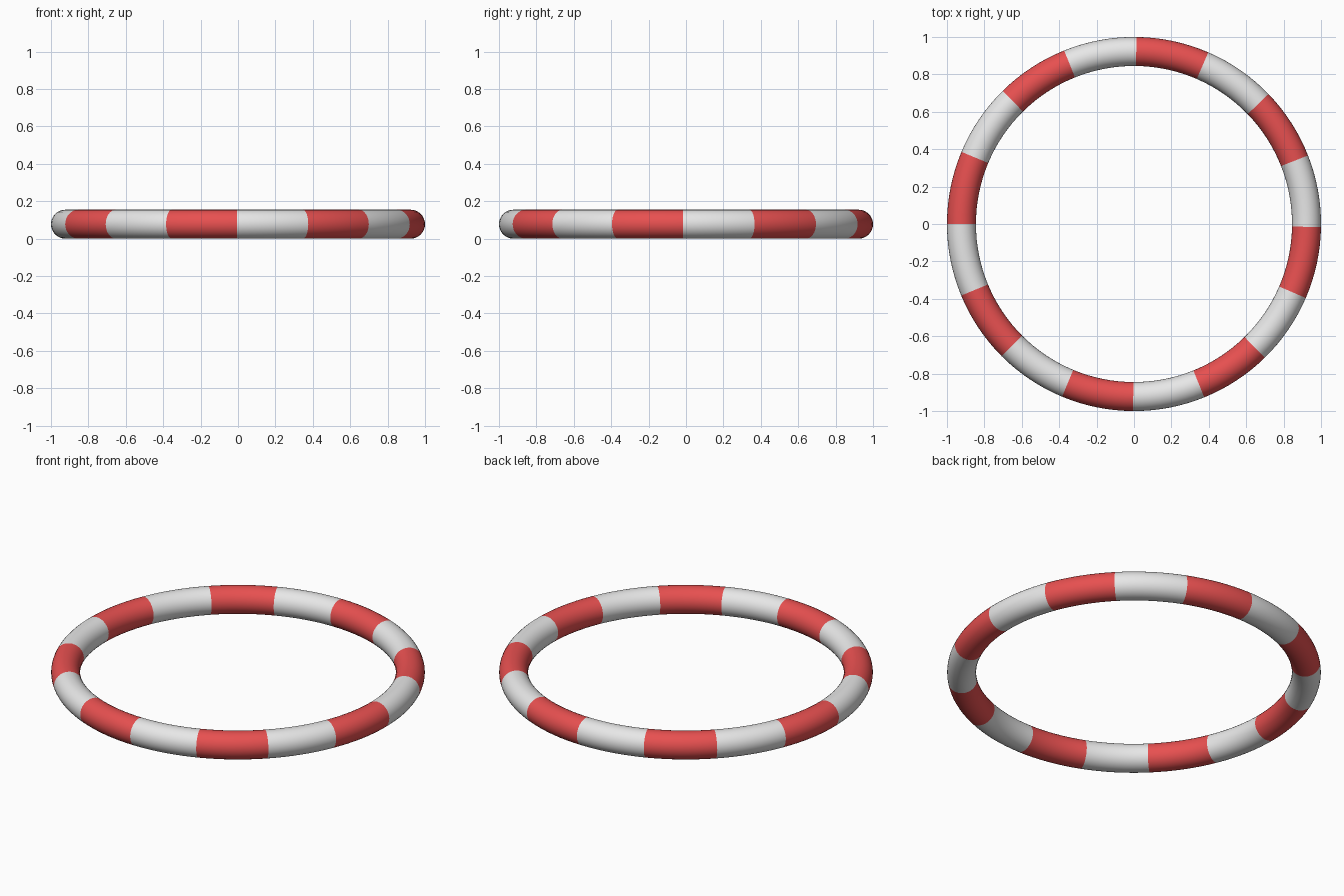
import bpy, bmesh
from math import sin, cos, pi, radians

if "Cube" in bpy.data.objects:
    bpy.data.objects.remove(bpy.data.objects["Cube"])

R, r = 0.9225, 0.0775      # ring radius, tube radius
STRIPES, SUB, SIDES = 16, 8, 32


def material(name, colour):
    m = bpy.data.materials.new(name)
    m.diffuse_color = (*colour, 1)
    m.use_nodes = True
    m.node_tree.nodes["Principled BSDF"].inputs["Base Color"].default_value = m.diffuse_color
    return m


# Striped tube ring, swept around z; even stripes white, odd ones red
bm = bmesh.new()
n = STRIPES * SUB
rings = []
for i in range(n):
    a = 2 * pi * i / n
    a -= radians(0.5 + 0.5 * cos(a - radians(30)))   # slight stripe drift
    ring = []
    for j in range(SIDES):
        t = 2 * pi * j / SIDES
        d = R + r * cos(t)
        ring.append(bm.verts.new((d * cos(a), d * sin(a), r + r * sin(t))))
    rings.append(ring)
for i in range(n):
    p, q = rings[i], rings[(i + 1) % n]
    for j in range(SIDES):
        k = (j + 1) % SIDES
        f = bm.faces.new((p[j], q[j], q[k], p[k]))
        f.material_index = (i // SUB) % 2
        f.smooth = True
bm.normal_update()
mesh = bpy.data.meshes.new("striped_ring")
bm.to_mesh(mesh)
bm.free()
mesh.materials.append(material("white", (0.8, 0.8, 0.8)))
mesh.materials.append(material("red", (0.8, 0.08, 0.08)))
ob = bpy.data.objects.new("striped_ring", mesh)
bpy.context.collection.objects.link(ob)
